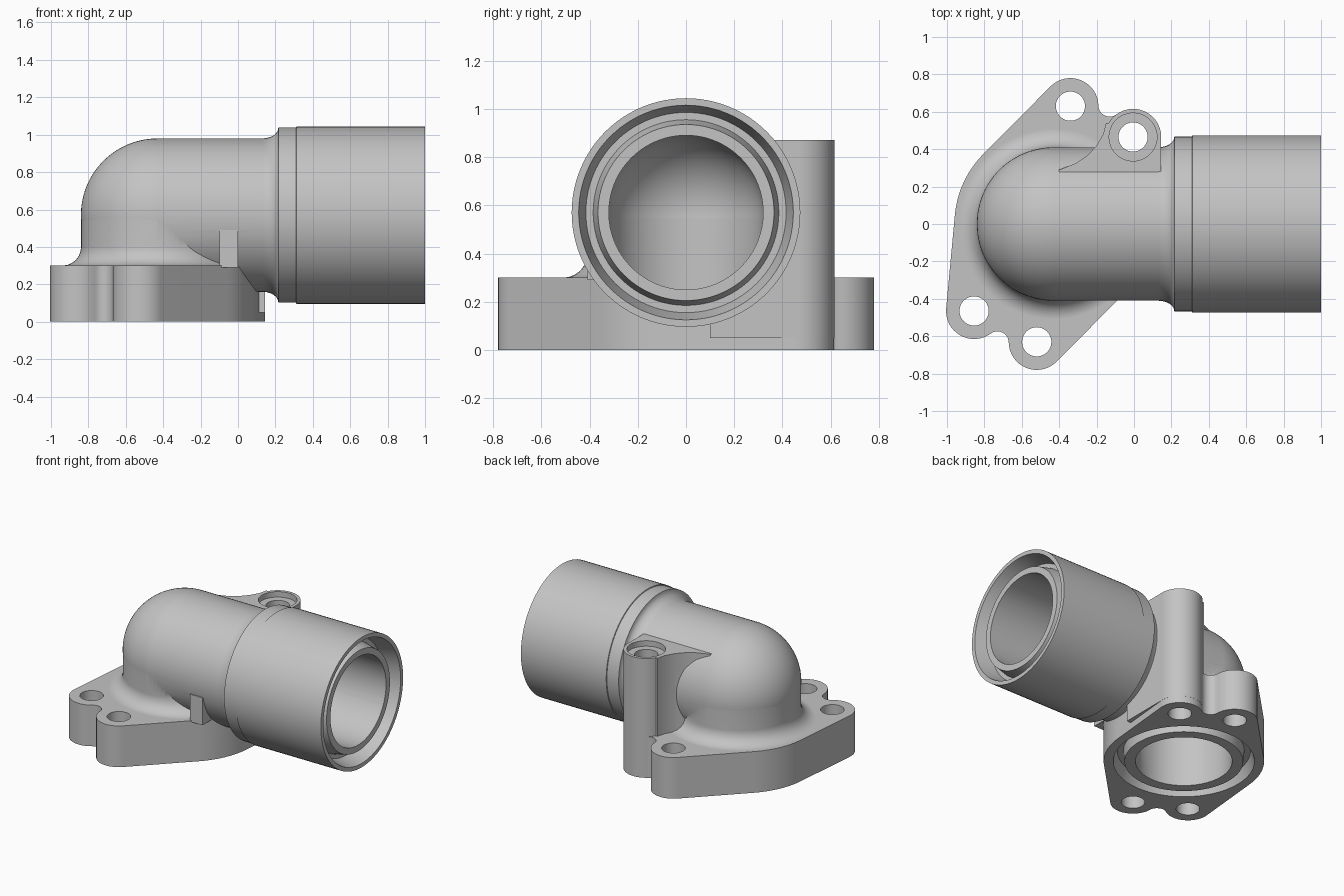
import bpy, bmesh
from math import sin, cos, pi, radians
from mathutils import Vector

cube = bpy.data.objects.get("Cube")
if cube:
    bpy.data.objects.remove(cube)

CX = -0.43            # vertical port axis
PZ = 0.57             # horizontal port height
R, BORE = 0.41, 0.32  # outer and inner pipe radius

metal = bpy.data.materials.new("cast_grey")
metal.use_nodes = True
grey = (0.55, 0.55, 0.55, 1)
metal.diffuse_color = grey
metal.node_tree.nodes["Principled BSDF"].inputs["Base Color"].default_value = grey


def finish(bm, name):
    bmesh.ops.recalc_face_normals(bm, faces=bm.faces)
    me = bpy.data.meshes.new(name)
    bm.to_mesh(me)
    bm.free()
    ob = bpy.data.objects.new(name, me)
    bpy.context.collection.objects.link(ob)
    me.materials.append(metal)
    return ob


def revolve(name, profile, along_x=False, closed=False, steps=96):
    """Spin (distance along axis, radius) points about a port axis."""
    bm = bmesh.new()
    if along_x:
        vs = [bm.verts.new((t, 0, PZ + r)) for t, r in profile]
        cent, axis = (0, 0, PZ), (1, 0, 0)
    else:
        vs = [bm.verts.new((CX + r, 0, t)) for t, r in profile]
        cent, axis = (CX, 0, 0), (0, 0, 1)
    pairs = list(zip(vs, vs[1:])) + ([(vs[-1], vs[0])] if closed else [])
    edges = [bm.edges.new(p) for p in pairs]
    bmesh.ops.spin(bm, geom=vs + edges, cent=cent, axis=axis, angle=2 * pi,
                   steps=steps, use_merge=True)
    bmesh.ops.remove_doubles(bm, verts=bm.verts, dist=1e-5)
    return finish(bm, name)


def prism(name, outline, z0, z1):
    bm = bmesh.new()
    face = bm.faces.new([bm.verts.new((x, y, z0)) for x, y in outline])
    ext = bmesh.ops.extrude_face_region(bm, geom=[face])["geom"]
    top = [v for v in ext if isinstance(v, bmesh.types.BMVert)]
    bmesh.ops.translate(bm, verts=top, vec=Vector((0, 0, z1 - z0)))
    return finish(bm, name)


def arc(cx, cy, r, a0, a1, n=16):
    angles = [radians(a0 + (a1 - a0) * i / n) for i in range(n + 1)]
    return [(cx + r * cos(a), cy + r * sin(a)) for a in angles]


def cylinder(name, x, y, r, z0, z1):
    return prism(name, arc(x, y, r, 0, 360, 48)[:-1], z0, z1)


def combine(target, other, operation):
    mod = target.modifiers.new("cut", "BOOLEAN")
    mod.operation = operation
    mod.solver = "EXACT"
    mod.object = other
    bpy.context.view_layer.objects.active = target
    bpy.ops.object.modifier_apply(modifier=mod.name)
    bpy.data.objects.remove(other)


# Horizontal pipe: domed end, flared collar, grooved mouth
dome = [(CX - y, x) for x, y in arc(0, 0, R, 90, 0, 24)]
dome[0] = (CX - R, 0)
flare = [(0.13 + 0.085 * sin(radians(a)), R + 0.055 * (1 - cos(radians(a))))
         for a in range(0, 91, 15)]
mouth = [(0.216, 0.468), (0.31, 0.468), (0.312, 0.474), (1, 0.474), (1, 0.445),
         (0.88, 0.415), (0.88, 0.385), (0.97, 0.365), (0.97, 0)]
body = revolve("elbow_housing", dome + flare + mouth, along_x=True)

# Vertical pipe with a fillet at its foot
foot = [(0.4 - 0.1 * sin(radians(a)), R + 0.099 - 0.1 * cos(radians(a)))
        for a in range(0, 91, 15)]
vertical = [(0.56, 0), (0.56, R - 0.001)] + foot + [(0.2, 0.509), (0.2, 0)]
combine(body, revolve("vertical_pipe", vertical), "UNION")

# Flange: four ears, repeated by a half turn about the port
ears = [(0.09, 0.63), (0.425, 0.465)]
half = (arc(*ears[1], 0.15, -5.3, 126.5) + arc(0.30, 0.634, 0.06, -53.5, -179, 10)[1:-1]
        + arc(*ears[0], 0.15, 1.1, 135) + arc(0, 0, 0.53, 135, 174.7))
outline = [(CX + s * x, s * y) for s in (1, -1) for x, y in half]
combine(body, prism("flange", outline, 0, 0.3), "UNION")

# Tall screw boss with a curved web running into the pipe
bx, by = CX + ears[1][0], ears[1][1]
web = [(-0.15, 0.54), (-0.165, 0.48), (-0.2, 0.42), (-0.245, 0.37),
       (-0.31, 0.325), (-0.4, 0.29), (-0.4, 0.1), (bx + 0.15, 0.1)]
combine(body, prism("screw_boss", arc(bx, by, 0.1505, 0, 150, 24) + web, 0.05, 0.87), "UNION")

# Small rib under the pipe
rib = [(-0.1, -0.409), (0, -0.409), (0, -0.1), (-0.1, -0.1)]
combine(body, prism("rib", rib, 0.29, 0.49), "UNION")

# Bores meeting in a spherical corner
inner = [(CX - y, x) for x, y in arc(0, 0, BORE, 90, 0, 24)]
inner[0] = (CX - BORE, 0)
combine(body, revolve("outlet_bore", inner + [(1.1, BORE), (1.1, 0)], along_x=True),
        "DIFFERENCE")
port = [(-0.1, 0), (-0.1, BORE - 0.001), (0.56, BORE - 0.001), (0.56, 0)]
combine(body, revolve("port_bore", port), "DIFFERENCE")

# Seal groove in the underside
groove = [(-0.02, 0.39), (-0.02, 0.473), (0.08, 0.44), (0.08, 0.4)]
combine(body, revolve("seal_groove", groove, closed=True), "DIFFERENCE")

# Bolt holes, and a counterbore on the boss
for s in (1, -1):
    for x, y in ears:
        combine(body, cylinder("bolt_hole", CX + s * x, s * y, 0.078, -0.1, 1.2),
                "DIFFERENCE")
combine(body, cylinder("counterbore", bx, by, 0.128, 0.83, 1.2), "DIFFERENCE")

# Smooth curved walls, crisp edges
bpy.ops.object.select_all(action="DESELECT")
body.select_set(True)
bpy.context.view_layer.objects.active = body
bpy.ops.object.shade_smooth_by_angle(angle=radians(28))
normals = body.modifiers.new("even_normals", "WEIGHTED_NORMAL")
normals.keep_sharp = True
